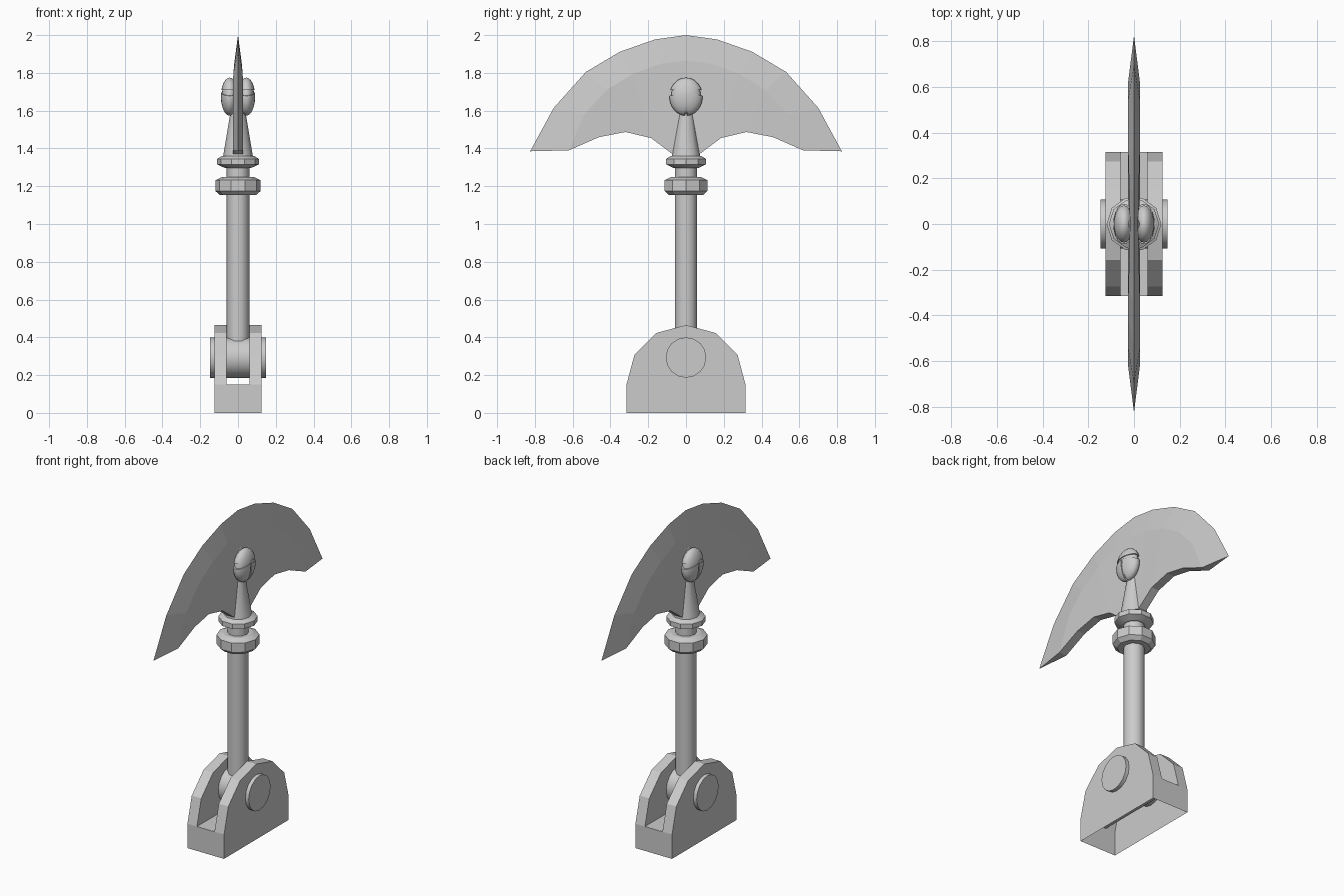
import bpy, bmesh, math
from mathutils import Matrix, Vector

cube = bpy.data.objects.get("Cube")
if cube:
    bpy.data.objects.remove(cube, do_unlink=True)

metal = bpy.data.materials.new("grey_metal")
metal.use_nodes = True
GREY = (0.6, 0.6, 0.6, 1)
metal.diffuse_color = GREY
metal.node_tree.nodes["Principled BSDF"].inputs["Base Color"].default_value = GREY


def finish(bm, name, smooth=None):
    """Turn a bmesh into a named object, optionally smoothed by angle."""
    bmesh.ops.remove_doubles(bm, verts=bm.verts, dist=0.0001)
    bmesh.ops.recalc_face_normals(bm, faces=bm.faces)
    mesh = bpy.data.meshes.new(name)
    bm.to_mesh(mesh)
    bm.free()
    mesh.materials.append(metal)
    obj = bpy.data.objects.new(name, mesh)
    bpy.context.collection.objects.link(obj)
    if smooth:
        bpy.ops.object.select_all(action='DESELECT')
        obj.select_set(True)
        bpy.context.view_layer.objects.active = obj
        bpy.ops.object.shade_smooth_by_angle(angle=math.radians(smooth))
    return obj


def face(bm, points):
    bm.faces.new([bm.verts.new(p) for p in points])


def lathe(name, profile, sides=10, smooth=40):
    """Revolve (radius, height) points about the z axis, with flat caps."""
    bm = bmesh.new()
    rings = []
    for r, z in profile:
        angles = [2 * math.pi * i / sides for i in range(sides)]
        rings.append([bm.verts.new((r * math.cos(a), r * math.sin(a), z)) for a in angles])
    for low, high in zip(rings, rings[1:]):
        for i in range(sides):
            j = (i + 1) % sides
            bm.faces.new((low[i], low[j], high[j], high[i]))
    bm.faces.new(rings[0])
    bm.faces.new(rings[-1])
    return finish(bm, name, smooth)


# Hollow forked base, open underneath
R, FLOOR, OUT, IN = 0.315, 0.15, 0.125, 0.06
arc = [(R * math.cos(math.pi * k / 6), FLOOR + R * math.sin(math.pi * k / 6)) for k in range(7)]
bm = bmesh.new()
for s in (-1, 1):
    face(bm, [(s * OUT, R, 0)] + [(s * OUT, y, z) for y, z in arc] + [(s * OUT, -R, 0)])
    face(bm, [(s * IN, y, z) for y, z in arc])
    for (y0, z0), (y1, z1) in zip(arc, arc[1:]):
        face(bm, [(s * IN, y0, z0), (s * OUT, y0, z0), (s * OUT, y1, z1), (s * IN, y1, z1)])
    face(bm, [(-OUT, s * R, 0), (OUT, s * R, 0)]
         + [(x, s * R, FLOOR) for x in (OUT, IN, -IN, -OUT)])
face(bm, [(-IN, -R, FLOOR), (IN, -R, FLOOR), (IN, R, FLOOR), (-IN, R, FLOOR)])
finish(bm, "forked_base")

# Pivot pin across the fork
bm = bmesh.new()
bmesh.ops.create_cone(bm, cap_ends=True, segments=16, radius1=0.107, radius2=0.107, depth=0.295,
                      matrix=Matrix.Translation((0, 0, 0.293)) @ Matrix.Rotation(math.pi / 2, 4, 'Y'))
finish(bm, "pivot_pin", 30)

# Shaft, collars and tapered socket
lathe("shaft", [(0.06, 0.3), (0.06, 1.33)])
lathe("lower_collar", [(0.095, 1.153), (0.12, 1.175), (0.12, 1.232), (0.085, 1.248)], smooth=20)
lathe("upper_collar", [(0.07, 1.297), (0.11, 1.315), (0.11, 1.345), (0.085, 1.36)], smooth=20)
lathe("socket", [(0.08, 1.35), (0.042, 1.58), (0.03, 1.74), (0.012, 1.82)])

# Crescent blade: cutting edge, bevel crest and scalloped underside as (y, z)
edge = [(0, 2.0), (0.164, 1.977), (0.35, 1.912), (0.53, 1.805), (0.70, 1.615), (0.825, 1.385)]
crest = [(0, 1.865), (0.135, 1.848), (0.28, 1.795), (0.42, 1.71), (0.54, 1.58), (0.62, 1.39)]
under = [(0, 1.36), (0.065, 1.365), (0.185, 1.455), (0.32, 1.487), (0.46, 1.46), (0.62, 1.39)]
thick = [0.018, 0.02, 0.025, 0.026, 0.026, 0.026]
T = 0.026
bm = bmesh.new()
for m in (-1, 1):
    for i in range(5):
        j = i + 1
        for s in (-1, 1):
            e0, e1 = [(0, m * edge[k][0], edge[k][1]) for k in (i, j)]
            c0, c1 = [(s * thick[k], m * crest[k][0], crest[k][1]) for k in (i, j)]
            u0, u1 = [(s * T, m * under[k][0], under[k][1]) for k in (i, j)]
            face(bm, [e0, e1, c1, c0])
            face(bm, [c0, c1, u1, u0] if j < 5 else [c0, c1, u0])
        face(bm, [(x, m * under[k][0], under[k][1]) for x, k in ((-T, i), (T, i), (T, j), (-T, j))])
    face(bm, [(x, m * y, z) for x, (y, z) in ((-T, under[5]), (T, under[5]), (0, edge[5]))])
finish(bm, "crescent_blade")


# Grooved side bosses: three lobes around a slightly smaller core
def boss_part(name, side, scale, cuts):
    centre = Vector((side * 0.044, 0, 1.674))
    bm = bmesh.new()
    size = Matrix.Diagonal((0.047 * scale, 0.088 * scale, 0.101 * scale, 1))
    bmesh.ops.create_uvsphere(bm, u_segments=20, v_segments=12, radius=1,
                              matrix=Matrix.Translation(centre) @ size)
    for offset, normal in cuts:
        geom = bm.verts[:] + bm.edges[:] + bm.faces[:]
        cut = bmesh.ops.bisect_plane(bm, geom=geom, plane_co=centre + Vector(offset),
                                     plane_no=normal, clear_outer=True)
        rim = [g for g in cut["geom_cut"] if isinstance(g, bmesh.types.BMEdge)]
        bmesh.ops.holes_fill(bm, edges=rim, sides=0)
    finish(bm, name, 40)


for side, label in ((-1, "right"), (1, "left")):
    boss_part(label + "_boss_core", side, 0.9, [])
    boss_part(label + "_boss_cap", side, 1, [((0, 0, 0.036), (0, 0, -1))])
    for m, end in ((-1, "front"), (1, "back")):
        boss_part(label + "_boss_" + end + "_lobe", side, 1,
                  [((0, 0, 0.022), (0, m * 0.2, 1)), ((0, m * 0.005, 0), (0, -m, 0))])
